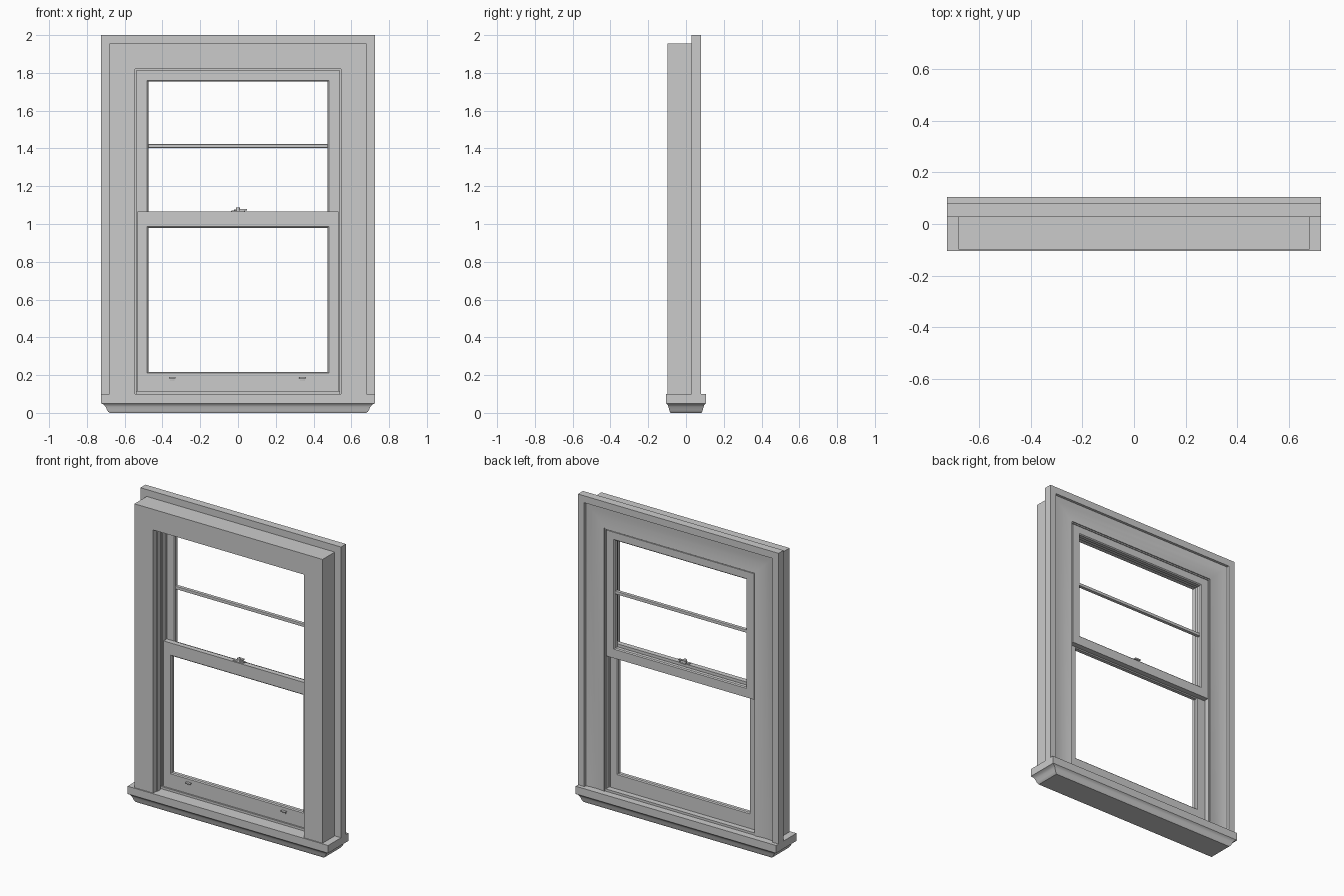
import bpy, bmesh, math
from mathutils import Vector

if "Cube" in bpy.data.objects:
    bpy.data.objects.remove(bpy.data.objects["Cube"])


def finish(bm, name):
    bmesh.ops.recalc_face_normals(bm, faces=bm.faces)
    me = bpy.data.meshes.new(name)
    bm.to_mesh(me)
    bm.free()
    ob = bpy.data.objects.new(name, me)
    bpy.context.collection.objects.link(ob)
    return ob


def loft(name, loops, ring=True, wrap=True):
    """Bridge equal-length loops; ring closes each loop, wrap joins last loop to first."""
    bm = bmesh.new()
    rows = [[bm.verts.new(p) for p in loop] for loop in loops]
    n, m = len(rows), len(rows[0])
    for i in range(n if wrap else n - 1):
        a, b = rows[i], rows[(i + 1) % n]
        for j in range(m if ring else m - 1):
            k = (j + 1) % m
            bm.faces.new((a[j], a[k], b[k], b[j]))
    if not wrap:
        bm.faces.new(rows[0])
        bm.faces.new(rows[-1])
    elif not ring:
        bm.faces.new([r[0] for r in rows])
        bm.faces.new([r[-1] for r in rows])
    return finish(bm, name)


def box(name, x0, x1, y0, y1, z0, z1, bevel=0.0):
    bm = bmesh.new()
    bmesh.ops.create_cube(bm, size=1)
    for v in bm.verts:
        v.co = Vector(((x0 + x1) / 2 + v.co.x * (x1 - x0),
                       (y0 + y1) / 2 + v.co.y * (y1 - y0),
                       (z0 + z1) / 2 + v.co.z * (z1 - z0)))
    if bevel:
        bmesh.ops.bevel(bm, geom=bm.edges[:], offset=bevel, segments=2,
                        affect='EDGES', profile=0.5)
    return finish(bm, name)


def cylinder(name, x, y, z0, z1, r):
    bm = bmesh.new()
    bmesh.ops.create_cone(bm, cap_ends=True, segments=20, radius1=r, radius2=r * 0.85,
                          depth=z1 - z0)
    bmesh.ops.translate(bm, verts=bm.verts, vec=(x, y, (z0 + z1) / 2))
    return finish(bm, name)


def smooth(ob):
    bpy.ops.object.select_all(action='DESELECT')
    ob.select_set(True)
    bpy.context.view_layer.objects.active = ob
    bpy.ops.object.shade_smooth_by_angle(angle=math.radians(30))


# Sill: rectangular rings with a coved underside
sill = [(0, .1), (0, .05), (.014, .044), (.024, .032), (.032, .015), (.038, .006), (.045, 0)]
smooth(loft("sill", [[(sx * (.725 - t), sy * (.105 - t * .5), z)
                      for sx, sy in ((-1, -1), (1, -1), (1, 1), (-1, 1))]
                     for t, z in sill], wrap=False))

# Frame: mitred profile (inset, depth) swept up, across and down
profile = [(0, .028), (0, .08), (.045, .08), (.047, .066), (.08, .061), (.115, .06),
           (.15, .062), (.18, .066),
           (.18, .06), (.188, .06), (.188, .026), (.195, .026), (.195, .021), (.188, .021),
           (.188, -.012), (.18, -.012), (.18, -.03), (.187, -.03), (.187, -.065),
           (.18, -.065), (.18, -.098), (.045, -.098), (.045, .028)]
smooth(loft("frame", [[(-(.725 - d), y, .1), (-(.725 - d), y, 2 - d),
                       (.725 - d, y, 2 - d), (.725 - d, y, .1)] for d, y in profile],
            ring=False))

# Raised strip under the lower sash
box("sill_strip", -.545, .545, -.02, .06, .098, .115)


def rect(hx, z0, z1, y):
    return [(-hx, y, z0), (hx, y, z0), (hx, y, z1), (-hx, y, z1)]


def sash(name, z0, z1, g0, g1, y0, y1):
    """Sash ring with chamfered glazing edges."""
    hx, gx, c = .532, .475, .006
    loft(name, [rect(hx, z0, z1, y0), rect(gx + c, g0 - c, g1 + c, y0),
                rect(gx, g0, g1, y0 + c), rect(gx, g0, g1, y1 - c),
                rect(gx + c, g0 - c, g1 + c, y1), rect(hx, z0, z1, y1)])


# Sashes and glazing bar
sash("lower_sash", .115, 1.065, .216, .98, -.01, .024)
sash("upper_sash", .985, 1.808, 1.05, 1.755, .025, .06)
box("glazing_bar", -.478, .478, .031, .054, 1.403, 1.423, .003)

# Sash lock on the meeting rail
smooth(box("lock_base", -.036, .036, -.002, .02, 1.063, 1.071, .002))
smooth(cylinder("lock_pivot", 0, .009, 1.069, 1.087, .011))
smooth(box("lock_lever", -.005, .048, .002, .011, 1.071, 1.079, .002))
smooth(box("lock_keeper", -.02, .02, .018, .04, 1.068, 1.078, .002))

# Finger lifts on the bottom rail
for side, x in (("left", -.348), ("right", .342)):
    smooth(box("lift_plate_" + side, x - .013, x + .013, -.014, -.009, .172, .19, .001))
    smooth(box("lift_lip_" + side, x - .018, x + .018, -.026, -.009, .182, .19, .002))
